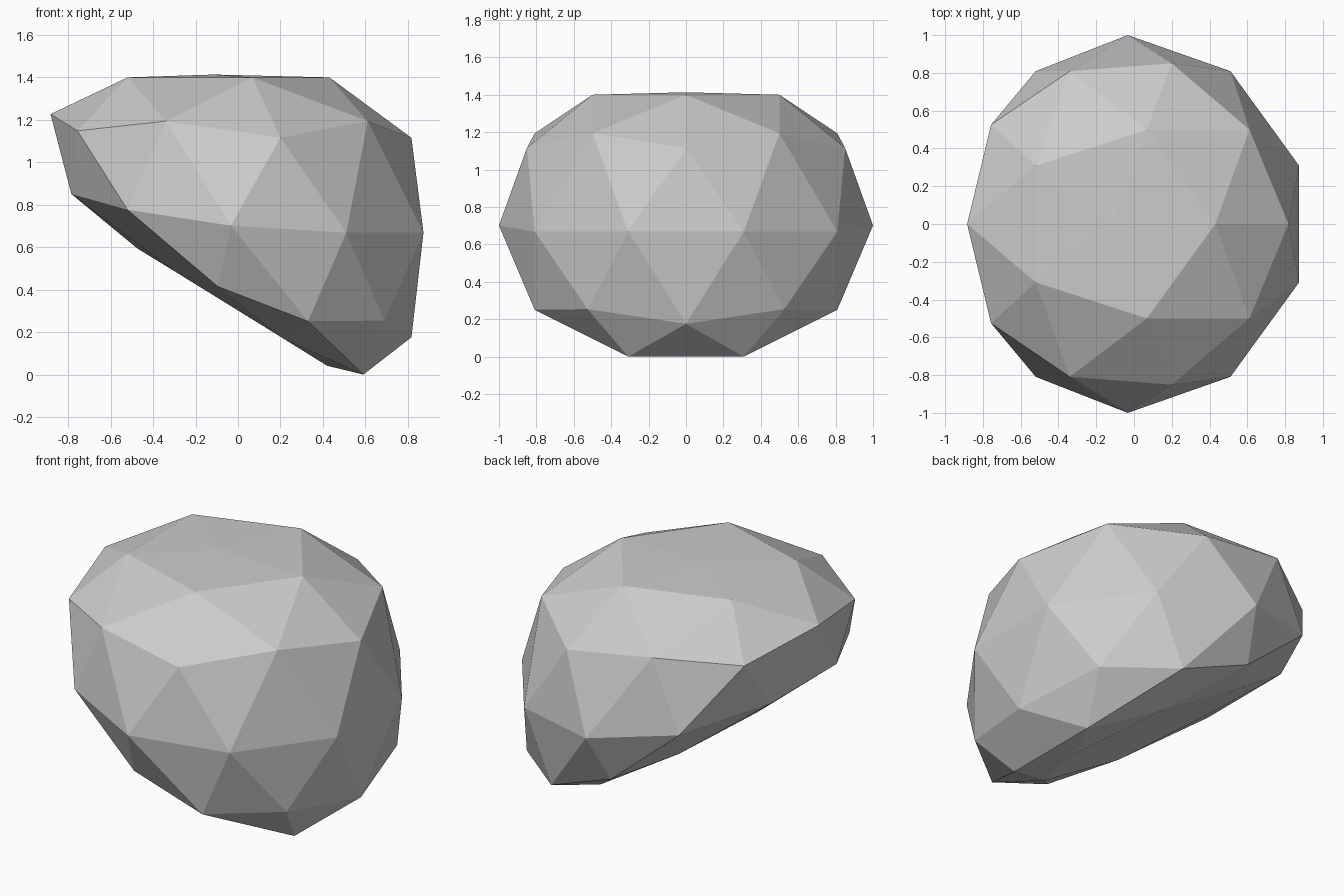
import bpy
from mathutils import Vector

# Remove the default cube
cube = bpy.data.objects.get("Cube")
if cube:
    bpy.data.objects.remove(cube, do_unlink=True)

# Grey stone colour
stone = bpy.data.materials.new("stone_grey")
stone.use_nodes = True
grey = (0.6, 0.6, 0.6, 1.0)
stone.diffuse_color = grey
bsdf = next(n for n in stone.node_tree.nodes if n.type == 'BSDF_PRINCIPLED')
bsdf.inputs["Base Color"].default_value = grey

# Faceted boulder body
bpy.ops.mesh.primitive_ico_sphere_add(subdivisions=2, radius=1, location=(0, 0, 0))
boulder = bpy.context.object
boulder.name = "boulder"
boulder.data.name = "boulder"

CENTRE = Vector((-0.077, 0, 0.675))
UNDERSIDE = Vector((-0.526, 0, -0.851))   # axis of the slanted flat underside
UNDER_PUSH = Vector((0.8, 0, 0.6))
TOP_PUSH = Vector((-0.15, 0, -1))

for v in boulder.data.vertices:
    p = v.co.copy()
    moved = p + CENTRE
    # Press in the slanted underside, strongest along its axis
    t = p.dot(UNDERSIDE)
    if t > -0.1:
        moved += UNDER_PUSH * (0.055 + 0.256 * t + 0.481 * t * t)
    # Flatten the crown
    moved += TOP_PUSH * max(0, p.z - 0.72) * 0.91
    v.co = moved

# Rest on the ground, flat shaded
lowest = min(v.co.z for v in boulder.data.vertices)
for v in boulder.data.vertices:
    v.co.z -= lowest
boulder.data.materials.append(stone)
for face in boulder.data.polygons:
    face.use_smooth = False
boulder.data.update()
